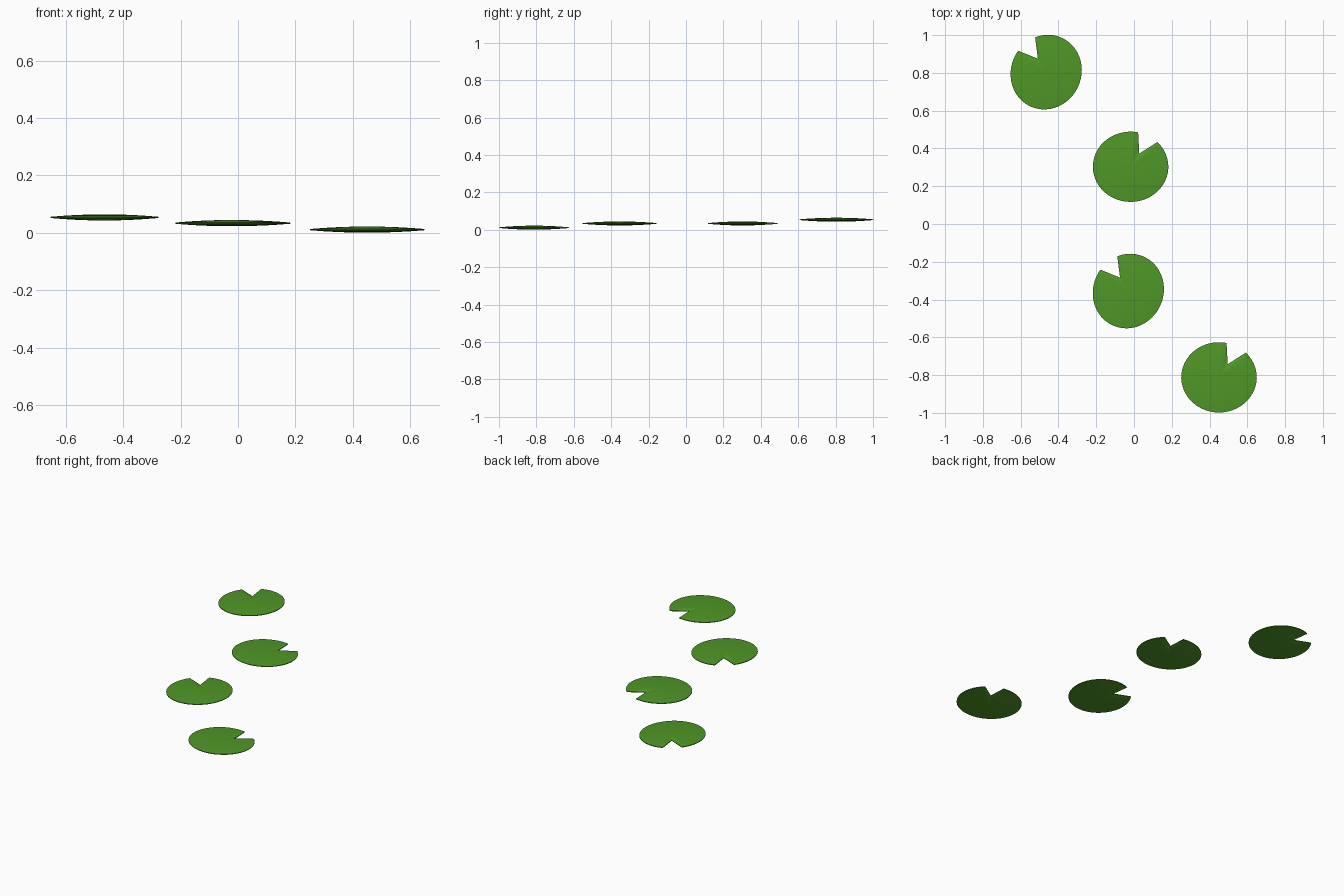
import bpy, bmesh
from math import sin, cos, radians
from mathutils import Vector

if "Cube" in bpy.data.objects:
    bpy.data.objects.remove(bpy.data.objects["Cube"])

green = bpy.data.materials.new("leaf_green")
green.diffuse_color = (0.08, 0.31, 0.02, 1)
green.use_nodes = True
green.node_tree.nodes["Principled BSDF"].inputs["Base Color"].default_value = green.diffuse_color

RX, RY = 0.2, 0.186          # leaf half-sizes
HALF, RIM = 0.0108, 0.002    # half thickness at the middle and at the rim
TIP = Vector((0.046, 0.07))  # inner end of the notch


def outline():
    # nearly round edge, broken by a V notch
    n = 44
    a0, a1 = 77.6, 402.7
    pts = []
    for i in range(n + 1):
        a = radians(a0 + (a1 - a0) * i / n)
        # atan-free ellipse in polar form
        r = 1 / ((cos(a) / RX) ** 2 + (sin(a) / RY) ** 2) ** 0.5
        pts.append(Vector((r * cos(a), r * sin(a))))
    first, last = pts[0], pts[-1]
    pts += [last.lerp(TIP, k) for k in (0.33, 0.67, 1)]
    pts += [TIP.lerp(first, k) for k in (0.33, 0.67)]
    return pts


def lily_pad(name, x, y, z, turn):
    bm = bmesh.new()
    edge = outline()
    n = len(edge)
    steps = (0.3, 0.55, 0.75, 0.9, 1.0)
    rims = []
    # domed upper and lower skins
    for side in (1, -1):
        centre = bm.verts.new((0, 0, side * HALF))
        rings = [[bm.verts.new((p.x * t, p.y * t, side * (RIM + (HALF - RIM) * (1 - t * t))))
                  for p in edge] for t in steps]
        for i in range(n):
            j = (i + 1) % n
            bm.faces.new((centre, rings[0][i], rings[0][j]))
            for a, b in zip(rings, rings[1:]):
                bm.faces.new((a[i], b[i], b[j], a[j]))
        rims.append(rings[-1])
    # thin rim joining the skins
    for i in range(n):
        j = (i + 1) % n
        bm.faces.new((rims[0][i], rims[1][i], rims[1][j], rims[0][j]))
    bmesh.ops.recalc_face_normals(bm, faces=bm.faces)
    mesh = bpy.data.meshes.new(name)
    bm.to_mesh(mesh)
    bm.free()
    mesh.materials.append(green)
    ob = bpy.data.objects.new(name, mesh)
    bpy.context.collection.objects.link(ob)
    ob.location = (x, y, z)
    ob.rotation_euler.z = radians(turn)
    bpy.ops.object.select_all(action='DESELECT')
    ob.select_set(True)
    bpy.context.view_layer.objects.active = ob
    bpy.ops.object.shade_smooth_by_angle(angle=radians(40))


# four leaves stepping gently upward to the back
lily_pad("lily_pad_front", 0.45, -0.812, 0.0115, 0)
lily_pad("lily_pad_mid_front", -0.03, -0.355, 0.034, 65)
lily_pad("lily_pad_mid_back", -0.018, 0.303, 0.034, 0)
lily_pad("lily_pad_back", -0.465, 0.804, 0.054, 65)
